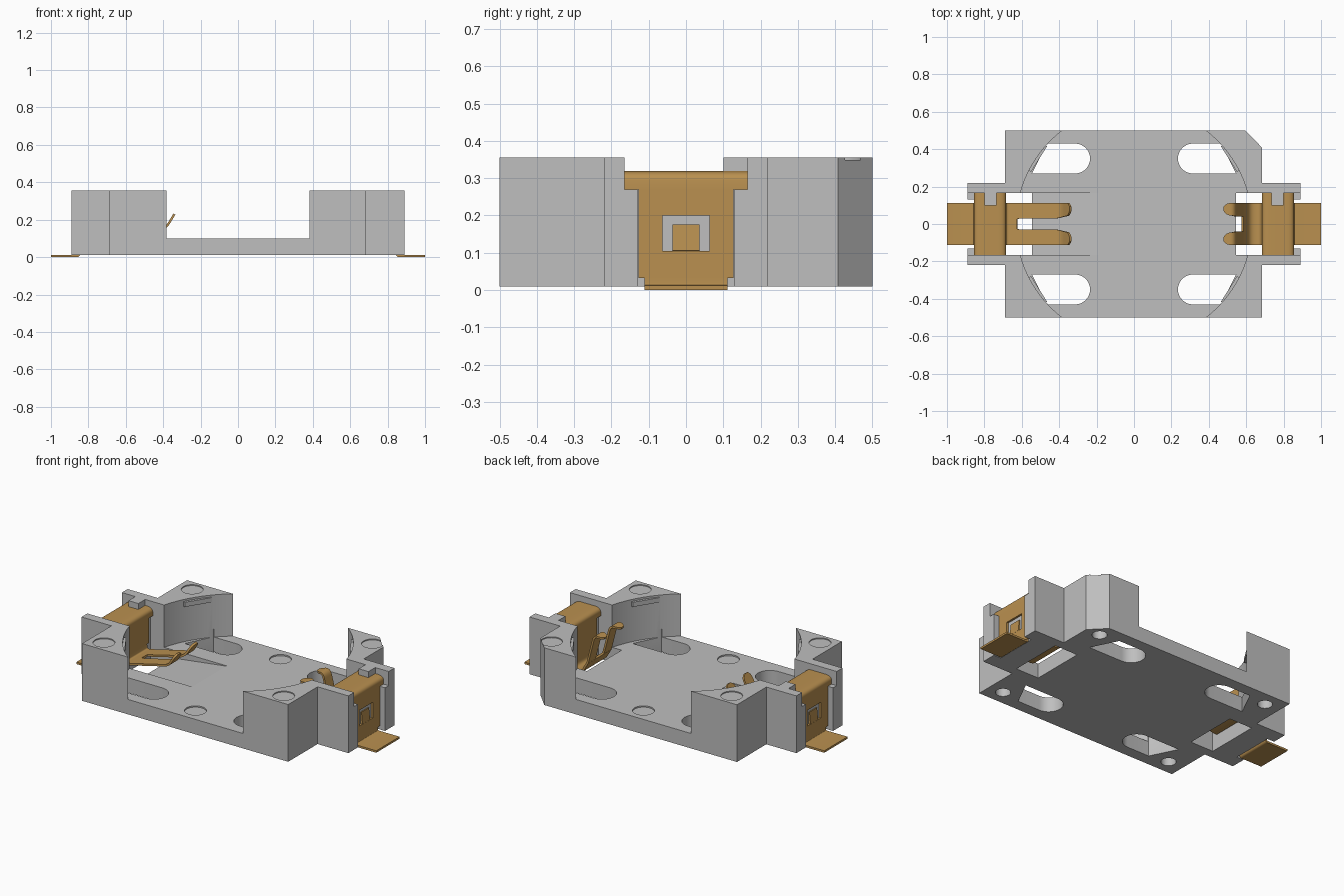
import bpy, bmesh, math
from mathutils import Vector

if "Cube" in bpy.data.objects:
    bpy.data.objects.remove(bpy.data.objects["Cube"], do_unlink=True)


def material(name, rgb):
    m = bpy.data.materials.new(name)
    m.use_nodes = True
    m.diffuse_color = (*rgb, 1)
    m.node_tree.nodes["Principled BSDF"].inputs["Base Color"].default_value = (*rgb, 1)
    return m


GREY = material("grey plastic", (0.52, 0.52, 0.52))
GOLD = material("gold metal", (0.49, 0.28, 0.08))


def activate(ob):
    bpy.ops.object.select_all(action='DESELECT')
    ob.select_set(True)
    bpy.context.view_layer.objects.active = ob


def make(name, bm, mat):
    bmesh.ops.recalc_face_normals(bm, faces=bm.faces)
    me = bpy.data.meshes.new(name)
    bm.to_mesh(me)
    bm.free()
    ob = bpy.data.objects.new(name, me)
    bpy.context.collection.objects.link(ob)
    me.materials.append(mat)
    return ob


def prism(name, pts, z0, z1, mat=GREY):
    """Extrude an XY outline from z0 to z1."""
    bm = bmesh.new()
    face = bm.faces.new([bm.verts.new((x, y, z0)) for x, y in pts])
    ext = bmesh.ops.extrude_face_region(bm, geom=[face])
    top = [v for v in ext["geom"] if isinstance(v, bmesh.types.BMVert)]
    bmesh.ops.translate(bm, verts=top, vec=(0, 0, z1 - z0))
    return make(name, bm, mat)


def rect(x0, x1, y0, y1):
    return [(x0, y0), (x1, y0), (x1, y1), (x0, y1)]


def circle(cx, cy, r, n=32):
    return [(cx + r * math.cos(2 * math.pi * i / n), cy + r * math.sin(2 * math.pi * i / n))
            for i in range(n)]


def boolean(ob, other, op='DIFFERENCE'):
    other.hide_render = True
    mod = ob.modifiers.new("bool", 'BOOLEAN')
    mod.operation, mod.solver, mod.object = op, 'EXACT', other
    activate(ob)
    bpy.ops.object.modifier_apply(modifier=mod.name)
    bpy.data.objects.remove(other, do_unlink=True)


def cut(pts, z0, z1):
    boolean(body, prism("cutter", pts, z0, z1))


def fillet(path, r, n=6):
    """Round the inner corners of an XZ path."""
    p = [Vector(q) for q in path]
    out = [p[0]]
    for a, b, c in zip(p, p[1:], p[2:]):
        ra, rc = min(r, (a - b).length * .45), min(r, (c - b).length * .45)
        s, e = b + (a - b).normalized() * ra, b + (c - b).normalized() * rc
        for i in range(n + 1):
            t = i / n
            out.append(s * (1 - t) ** 2 + b * 2 * t * (1 - t) + e * t * t)
    return out + [p[-1]]


def ribbon(name, side, path, start, end=None, r=.03, tip=False):
    """Sheet metal strip along an XZ path; start and end are its y limits."""
    end = end or start
    pts = fillet(path, r)
    if tip:  # extra stations for a rounded end
        a, b = pts[-2], pts.pop()
        d = (b - a).normalized()
        pts += [b - d * k for k in (.03, .018, .008, 0)]
    bm, rows = bmesh.new(), []
    for i, p in enumerate(pts):
        t = i / (len(pts) - 1)
        y0, y1 = (start[k] + (end[k] - start[k]) * t for k in (0, 1))
        if tip:
            pinch = (y1 - y0) * {1: .32, 2: .16, 3: .05}.get(len(pts) - i, 0)
            y0, y1 = y0 + pinch, y1 - pinch
        rows.append([bm.verts.new((side * p.x, y, p.y)) for y in (y0, y1)])
    for a, b in zip(rows, rows[1:]):
        bm.faces.new((a[0], a[1], b[1], b[0]))
    ob = make(name, bm, GOLD)
    mod = ob.modifiers.new("thickness", 'SOLIDIFY')
    mod.thickness, mod.offset = .012, 0
    activate(ob)
    bpy.ops.object.modifier_apply(modifier=mod.name)
    bpy.ops.object.shade_smooth_by_angle(angle=math.radians(35))
    return ob


# Holder body: outline with end blocks and one chamfered corner
body = prism("holder_body", [
    (-.69, -.5), (.685, -.5), (.685, -.22), (.89, -.22), (.89, .22), (.685, .22),
    (.685, .408), (.595, .5), (-.69, .5), (-.69, .22), (-.89, .22), (-.89, -.22), (-.69, -.22)],
    .01, .355)

# Round cell pocket and shallow floor dimples
cut(circle(0, 0, .63, 128), .10, .5)
for sy in (-1, 1):
    cut(circle(0, sy * .405, .06), .092, .2)

for s in (-1, 1):
    # Channel for the metal clip, leaving a core under its saddle
    for x0, x1, hw, z in ((.545, .70, .165, -.1), (.69, .85, .165, .305),
                          (.842, 1, .165, .27), (.842, 1, .13, -.1)):
        cut(rect(*sorted((s * x0, s * x1)), -hw, hw), z, .5)
    for sy in (-1, 1):
        # Through slots with a round inner end
        arc = [(.315 + .08 * math.cos(a), .35 + .08 * math.sin(a))
               for a in (math.pi * (.5 + i / 16) for i in range(17))]
        cut([(s * x, sy * y) for x, y in arc + [(.545, .27), (.465, .43)]], -.1, .15)
        # Round recesses in the tower tops and underside
        cx, cy = (.61, .41) if s > 0 and sy > 0 else (s * .6, sy * .42)
        cut(circle(cx, cy, .06), .349, .5)
        cut(circle(s * .59, sy * .41, .042), -.1, .07)

# Sloping floor recess under the long springs
ramp = prism("cutter", rect(-.56, -.19, -.165, .165), .05, .2)
for v in ramp.data.vertices:
    if v.co.z < .1 and v.co.x > -.3:
        v.co.z = .098
boolean(body, ramp)
activate(body)
bpy.ops.object.shade_smooth_by_angle(angle=math.radians(25))

for s, label in ((-1, "right"), (1, "left")):
    # Retaining lips and the small locking tab over the saddle
    for sy, end in ((-1, "front"), (1, "back")):
        prism(f"{label}_{end}_lip", [(s * x, sy * y) for x, y in
              ((.55, .28), (.465, .415), (.485, .43), (.58, .29))], .315, .343)
    prism(f"{label}_lock_tab", rect(*sorted((s * .735, s * .80)), .10, .17), .318, .355)

    # Solder foot, outer wall framing a window, and bent tongue
    ribbon(f"{label}_solder_foot", s, [(1, .006), (.85, .006), (.85, .035)], (-.111, .111), r=.012)
    wall = f"{label}_outer_wall"
    ribbon(wall + "_lower", s, [(.85, .032), (.85, .105)], (-.128, .128))
    ribbon(wall + "_upper", s, [(.85, .20), (.85, .27)], (-.128, .128))
    for sy, end in ((-1, "front"), (1, "back")):
        ribbon(f"{wall}_{end}", s, [(.85, .105), (.85, .20)], sorted((sy * .063, sy * .128)))
    ribbon(f"{label}_window_tongue", s, [(.85, .105), (.843, .175)], (-.036, .036))

    # Saddle over the core and inner wall
    ribbon(f"{label}_saddle", s, [(.85, .27), (.85, .313), (.69, .313), (.69, .27)],
           (-.165, .165), r=.035)
    ribbon(f"{label}_inner_wall", s, [(.69, .27), (.69, .12)], (-.128, .128))

# Long low springs on the right end, tall hooked springs on the left end
ribbon("right_spring_root", -1, [(.69, .12), (.685, .085), (.625, .098)], (-.111, .111))
ribbon("left_spring_root", 1, [(.69, .12), (.685, .05), (.62, .05), (.58, .12)], (-.111, .111))
for sy, end in ((-1, "front"), (1, "back")):
    a, b = sorted((sy * .028, sy * .111)), sorted((sy * .048, sy * .114))
    ribbon(f"right_{end}_spring", -1, [(.625, .098), (.385, .155), (.34, .23)], a, b, tip=True)
    a, b = sorted((sy * .04, sy * .111)), sorted((sy * .05, sy * .111))
    ribbon(f"left_{end}_spring", 1, [(.58, .12), (.535, .295), (.48, .285)], a, b, tip=True)
